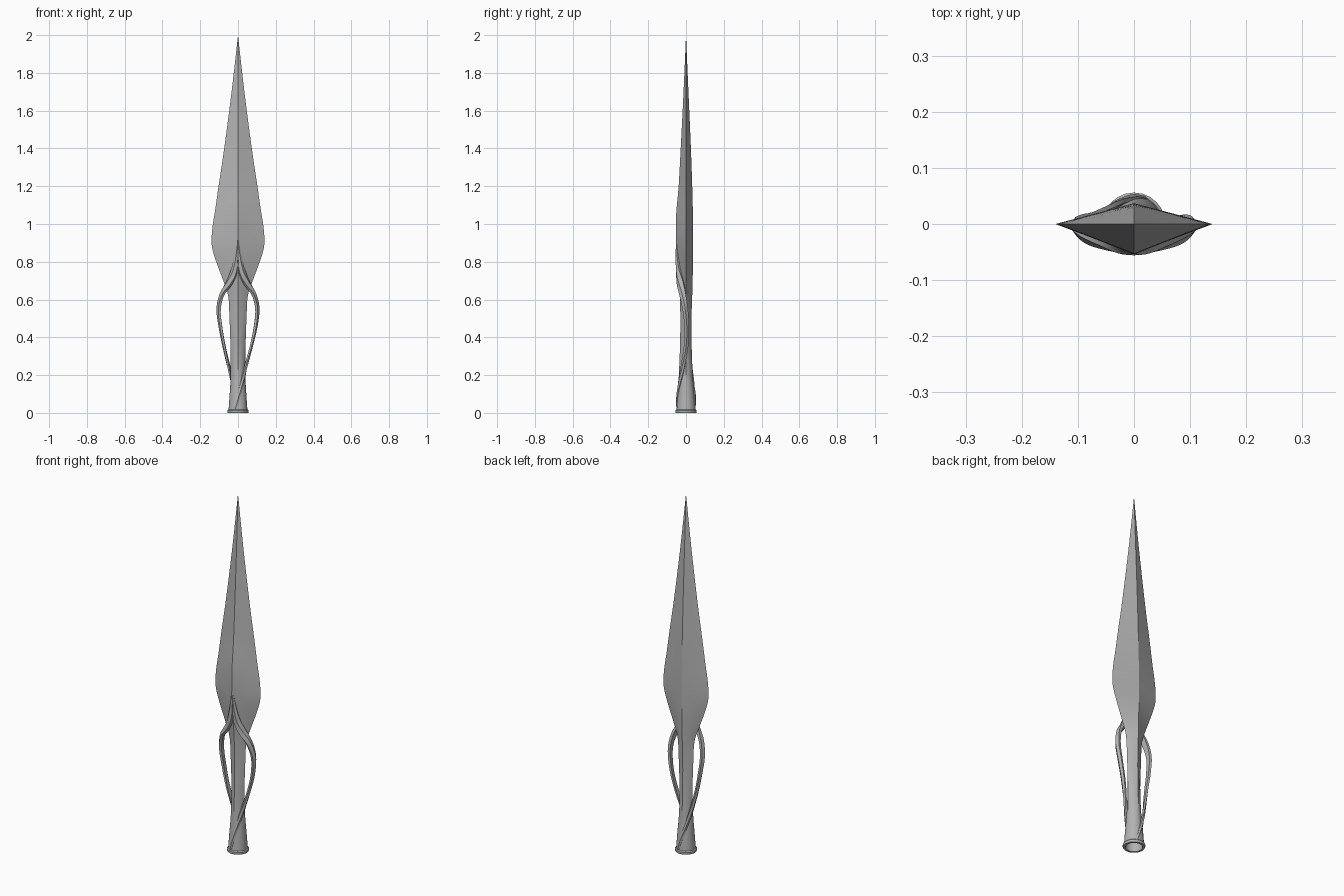
import bpy, bmesh, math
from mathutils import Vector

if "Cube" in bpy.data.objects:
    bpy.data.objects.remove(bpy.data.objects["Cube"])

steel = bpy.data.materials.new("grey steel")
steel.use_nodes = True
GREY = (0.45, 0.45, 0.45, 1)
steel.diffuse_color = GREY
steel.node_tree.nodes["Principled BSDF"].inputs["Base Color"].default_value = GREY


def smooth_rows(rows, steps):
    """Catmull-Rom interpolation through rows of numbers."""
    out = []
    for i in range(len(rows) - 1):
        a, b = rows[max(i - 1, 0)], rows[i]
        c, d = rows[i + 1], rows[min(i + 2, len(rows) - 1)]
        for s in range(steps):
            t = s / steps
            out.append([q + t / 2 * (r - p + t * (2*p - 5*q + 4*r - w + t * (3*(q - r) + w - p)))
                        for p, q, r, w in zip(a, b, c, d)])
    return out + [list(rows[-1])]


def loft(name, rings, cap=True, closed=False):
    """Skin a list of point rings into one object."""
    bm = bmesh.new()
    loops = [[bm.verts.new(p) for p in ring] for ring in rings]
    pairs = list(zip(loops, loops[1:]))
    if closed:
        pairs.append((loops[-1], loops[0]))
    for a, b in pairs:
        for i in range(len(a)):
            j = (i + 1) % len(a)
            bm.faces.new((a[i], a[j], b[j], b[i]))
    if cap:
        bm.faces.new(loops[0])
        bm.faces.new(loops[-1])
    bmesh.ops.remove_doubles(bm, verts=bm.verts, dist=0.00005)
    bmesh.ops.recalc_face_normals(bm, faces=bm.faces)
    mesh = bpy.data.meshes.new(name)
    bm.to_mesh(mesh)
    bm.free()
    mesh.materials.append(steel)
    obj = bpy.data.objects.new(name, mesh)
    bpy.context.collection.objects.link(obj)
    bpy.ops.object.select_all(action="DESELECT")
    obj.select_set(True)
    bpy.context.view_layer.objects.active = obj
    bpy.ops.object.shade_smooth_by_angle(angle=math.radians(28))
    return obj


def section(z, width, front, back, roundness, n=24):
    """Cross-section blending from a diamond to an ellipse."""
    ring = []
    for i in range(n):
        a = 2 * math.pi * i / n
        c, s = math.cos(a), math.sin(a)
        k = (1 - roundness) / (abs(c) + abs(s)) + roundness
        ring.append((c * k * width, s * k * (back if s > 0 else front), z))
    return ring


def circle(z, r):
    return section(z, r, r, r, 1)


# Blade and hollow shaft in one skin: height, half width, front, back, roundness
profile = [
    (0.015, 0.050, 0.050, 0.050, 1), (0.10, 0.044, 0.044, 0.044, 1),
    (0.20, 0.039, 0.038, 0.036, 0.8), (0.35, 0.040, 0.032, 0.030, 0.4),
    (0.50, 0.045, 0.030, 0.029, 0.2), (0.62, 0.052, 0.033, 0.033, 0.1),
    (0.70, 0.078, 0.038, 0.035, 0), (0.78, 0.108, 0.044, 0.037, 0),
    (0.86, 0.134, 0.050, 0.037, 0), (0.92, 0.140, 0.053, 0.037, 0),
    (1.00, 0.133, 0.054, 0.037, 0), (1.08, 0.120, 0.050, 0.036, 0),
    (1.20, 0.103, 0.039, 0.033, 0), (1.40, 0.073, 0.028, 0.026, 0),
    (1.70, 0.034, 0.013, 0.013, 0), (2.00, 0, 0, 0, 0)]
socket = [circle(0.30, 0.012), circle(0.12, 0.032), circle(0.015, 0.043)]
body = [section(*row) for row in smooth_rows(profile, 4)]
loft("blade_and_shaft", [circle(0.30, 0.0)] + socket + body, cap=False)

# Rolled rim around the socket mouth
loft("socket_rim", [circle(0, 0.054), circle(0.004, 0.056), circle(0.013, 0.056),
                    circle(0.018, 0.051), circle(0.016, 0.043), circle(0, 0.043)],
     cap=False, closed=True)

# Arms: x, y, z, radial half thickness, half width
upper = [
    (0.000, -0.050, 0.93, 0.002, 0.002), (0.008, -0.046, 0.84, 0.009, 0.010),
    (0.021, -0.039, 0.75, 0.015, 0.021), (0.046, -0.030, 0.69, 0.016, 0.024),
    (0.083, -0.018, 0.63, 0.014, 0.021), (0.100, -0.004, 0.55, 0.014, 0.017),
    (0.090, 0.004, 0.45, 0.012, 0.015)]
front_wrap = [
    (0.068, 0.000, 0.35, 0.010, 0.014), (0.043, -0.016, 0.25, 0.009, 0.013),
    (0.022, -0.034, 0.16, 0.008, 0.012), (0.002, -0.045, 0.08, 0.007, 0.010),
    (-0.014, -0.047, 0.015, 0.004, 0.008)]
back_wrap = [
    (0.072, 0.009, 0.35, 0.010, 0.014), (0.050, 0.021, 0.25, 0.009, 0.013),
    (0.027, 0.036, 0.16, 0.008, 0.012), (0.002, 0.046, 0.08, 0.007, 0.010),
    (-0.018, 0.046, 0.015, 0.004, 0.008)]


def arm(name, rows, side):
    path = smooth_rows([(side * r[0],) + r[1:] for r in rows], 5)
    points = [Vector(r[:3]) for r in path]
    rings = []
    for i, (p, row) in enumerate(zip(points, path)):
        tangent = (points[min(i + 1, len(points) - 1)] - points[max(i - 1, 0)]).normalized()
        out = Vector((p.x, p.y, 0))
        out = (out - out.dot(tangent) * tangent).normalized()
        across = tangent.cross(out)
        rings.append([p + out * row[3] * u + across * row[4] * v
                      for u, v in ((1, 0), (0.35, 0.85), (-0.6, 0.7),
                                   (-0.6, -0.7), (0.35, -0.85))])
    loft(name, rings)


arm("left_arm", upper + front_wrap, 1)
arm("right_arm", upper + back_wrap, -1)
